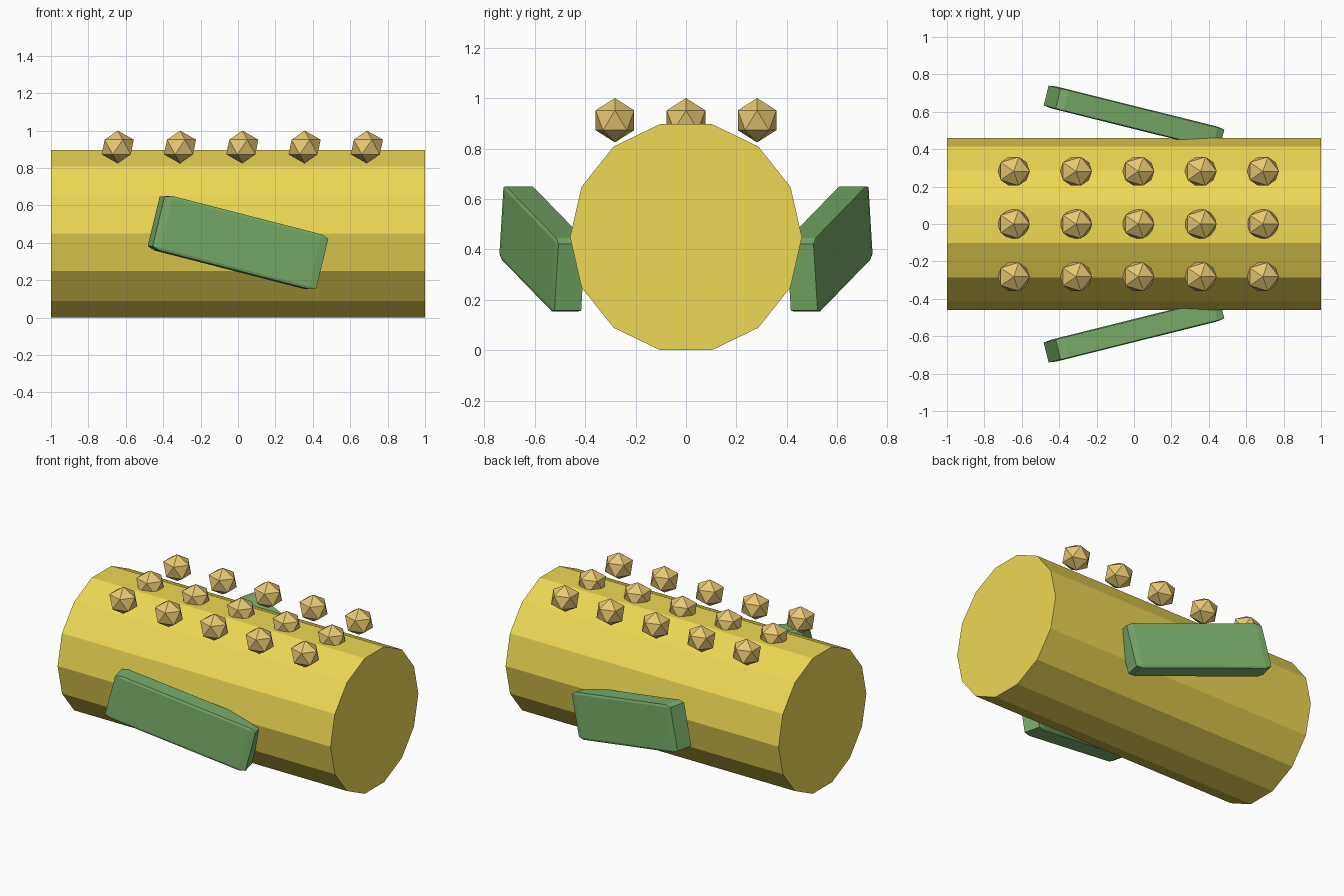
import bpy, bmesh, math
from mathutils import Matrix

if "Cube" in bpy.data.objects:
    bpy.data.objects.remove(bpy.data.objects["Cube"])


def material(name, rgb):
    m = bpy.data.materials.new(name)
    m.diffuse_color = (*rgb, 1)
    m.use_nodes = True
    m.node_tree.nodes["Principled BSDF"].inputs["Base Color"].default_value = m.diffuse_color
    return m


YELLOW = material("yellow", (0.85, 0.69, 0.09))
GREEN = material("green", (0.20, 0.43, 0.15))
TAN = material("tan", (0.80, 0.58, 0.17))


def make_object(name, bm, mat, matrix):
    bmesh.ops.recalc_face_normals(bm, faces=bm.faces)
    mesh = bpy.data.meshes.new(name)
    bm.to_mesh(mesh)
    bm.free()
    mesh.materials.append(mat)
    ob = bpy.data.objects.new(name, mesh)
    ob.matrix_world = matrix
    bpy.context.collection.objects.link(ob)
    return ob


# Body: 14-sided cylinder lying along x
SIDES, RADIUS = 14, 0.46
bm = bmesh.new()
bmesh.ops.create_cone(bm, cap_ends=True, segments=SIDES,
                      radius1=RADIUS, radius2=RADIUS, depth=2)
centre_z = RADIUS * math.cos(math.pi / SIDES)
make_object("body", bm, YELLOW,
            Matrix.Translation((0, 0, centre_z)) @ Matrix.Rotation(math.pi / 2, 4, 'Y'))

# Side fins: bevelled slabs, tilted down and splayed outward, one per side
TILT = math.radians(14)
for side, label in ((-1, "front"), (1, "back")):
    bm = bmesh.new()
    bmesh.ops.create_cube(bm, size=1)
    bmesh.ops.bevel(bm, geom=bm.edges[:], offset=0.045, segments=1,
                    profile=0.5, affect='EDGES')
    bmesh.ops.scale(bm, vec=(0.93, 0.12, 0.30), verts=bm.verts)
    make_object(f"{label}_fin", bm, GREEN,
                Matrix.Translation((0, side * 0.57, 0.402))
                @ Matrix.Rotation(-side * TILT, 4, 'Z')
                @ Matrix.Rotation(TILT, 4, 'Y'))

# Studs: 5 x 3 grid of faceted balls along the top
for i in range(5):
    for j in (-1, 0, 1):
        bm = bmesh.new()
        bmesh.ops.create_icosphere(bm, subdivisions=1, radius=1)
        bmesh.ops.scale(bm, vec=(0.096, 0.09, 0.088), verts=bm.verts)
        make_object(f"stud_{i + 1}_{j + 2}", bm, TAN,
                    Matrix.Translation((-0.643 + i * 0.333, j * 0.282, 0.912)))
